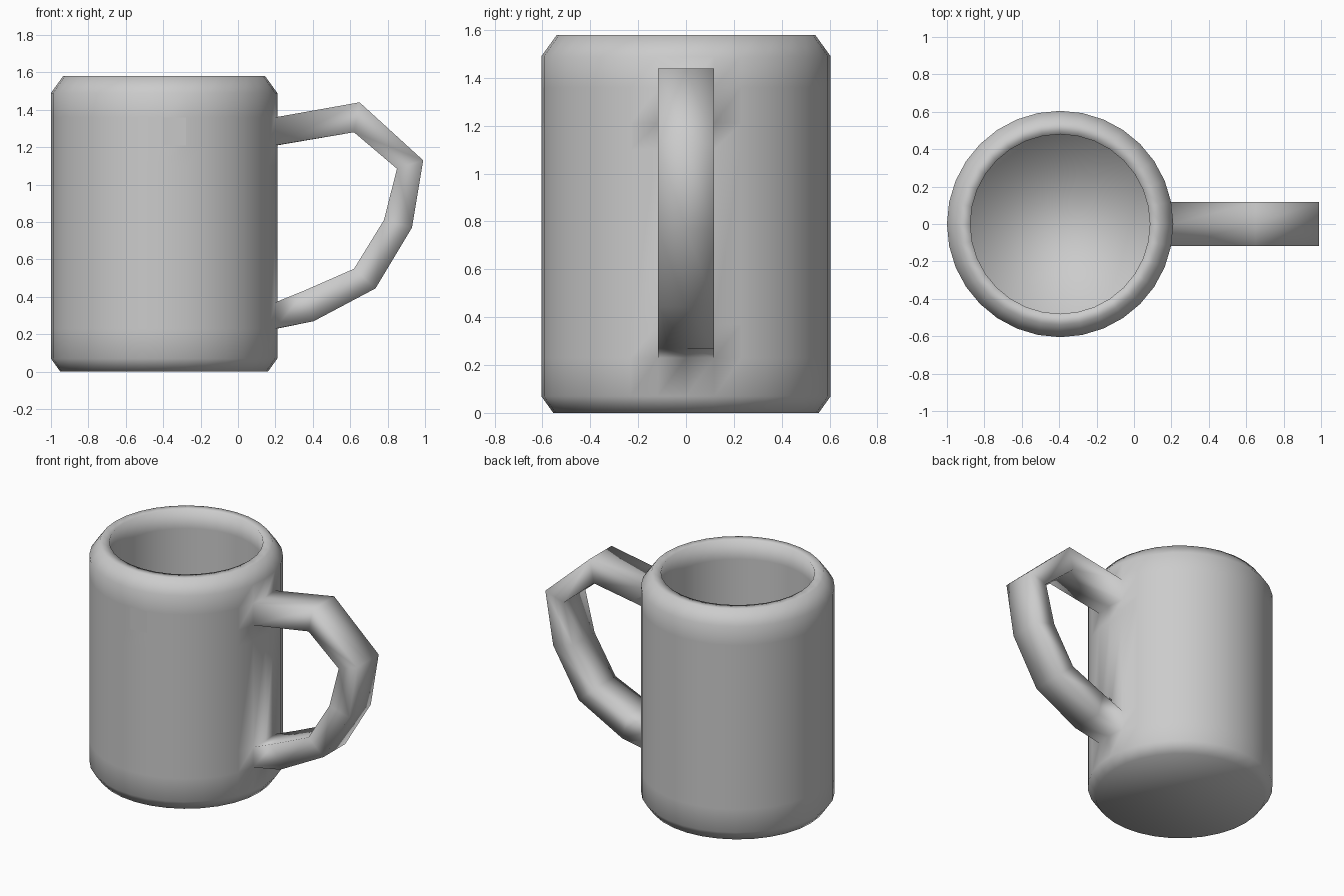
import bpy, bmesh, math

if "Cube" in bpy.data.objects:
    bpy.data.objects.remove(bpy.data.objects["Cube"])

N = 32            # sides of the mug
CX = -0.395       # mug axis
HW = 0.118        # handle half width (two mug faces wide)

bm = bmesh.new()

# Body: outside, rim and inside as one lathe profile (radius, height)
profile = [(0.555, 0.0), (0.605, 0.07), (0.605, 0.23), (0.605, 0.37),
           (0.605, 1.10), (0.605, 1.21), (0.605, 1.36), (0.605, 1.49),
           (0.54, 1.58), (0.48, 1.58), (0.48, 1.45), (0.48, 0.20), (0.48, 0.10)]
rings = []
for r, z in profile:
    rings.append([bm.verts.new((CX + r * math.cos(2 * math.pi * i / N),
                                r * math.sin(2 * math.pi * i / N), z))
                  for i in range(N)])

LOW, HIGH = 2, 5  # bands where the handle joins the body
patch = None
for k in range(len(rings) - 1):
    a, b = rings[k], rings[k + 1]
    for i in range(N):
        if k in (LOW, HIGH) and i in (0, N - 1):
            continue
        j = (i + 1) % N
        f = bm.faces.new((a[i], a[j], b[j], b[i]))
        if k == HIGH and i == 24:
            patch = f
bm.faces.new(list(reversed(rings[0])))
bm.faces.new(rings[-1])


# Handle: six-vertex sections grown out of the body, from top to bottom
def section(outer, inner):
    return ([bm.verts.new((outer[0], y, outer[1])) for y in (-HW, 0, HW)] +
            [bm.verts.new((inner[0], y, inner[1])) for y in (HW, 0, -HW)])


def body_section(outer_ring, inner_ring):
    return ([rings[outer_ring][i] for i in (-1, 0, 1)] +
            [rings[inner_ring][i] for i in (1, 0, -1)])


path = [((0.65, 1.44), (0.62, 1.28)),
        ((0.99, 1.13), (0.85, 1.085)),
        ((0.93, 0.77), (0.78, 0.81)),
        ((0.735, 0.445), (0.62, 0.55)),
        ((0.405, 0.27), (0.36, 0.436))]
sections = ([body_section(HIGH + 1, HIGH)] +
            [section(o, i) for o, i in path] +
            [body_section(LOW, LOW + 1)])
for a, b in zip(sections, sections[1:]):
    for i in range(6):
        j = (i + 1) % 6
        bm.faces.new((a[i], a[j], b[j], b[i]))

bmesh.ops.recalc_face_normals(bm, faces=bm.faces[:])
for f in bm.faces:
    f.smooth = True
patch.smooth = False  # small flat patch on the front

mesh = bpy.data.meshes.new("mug")
bm.to_mesh(mesh)
bm.free()
mug = bpy.data.objects.new("mug", mesh)
bpy.context.collection.objects.link(mug)
